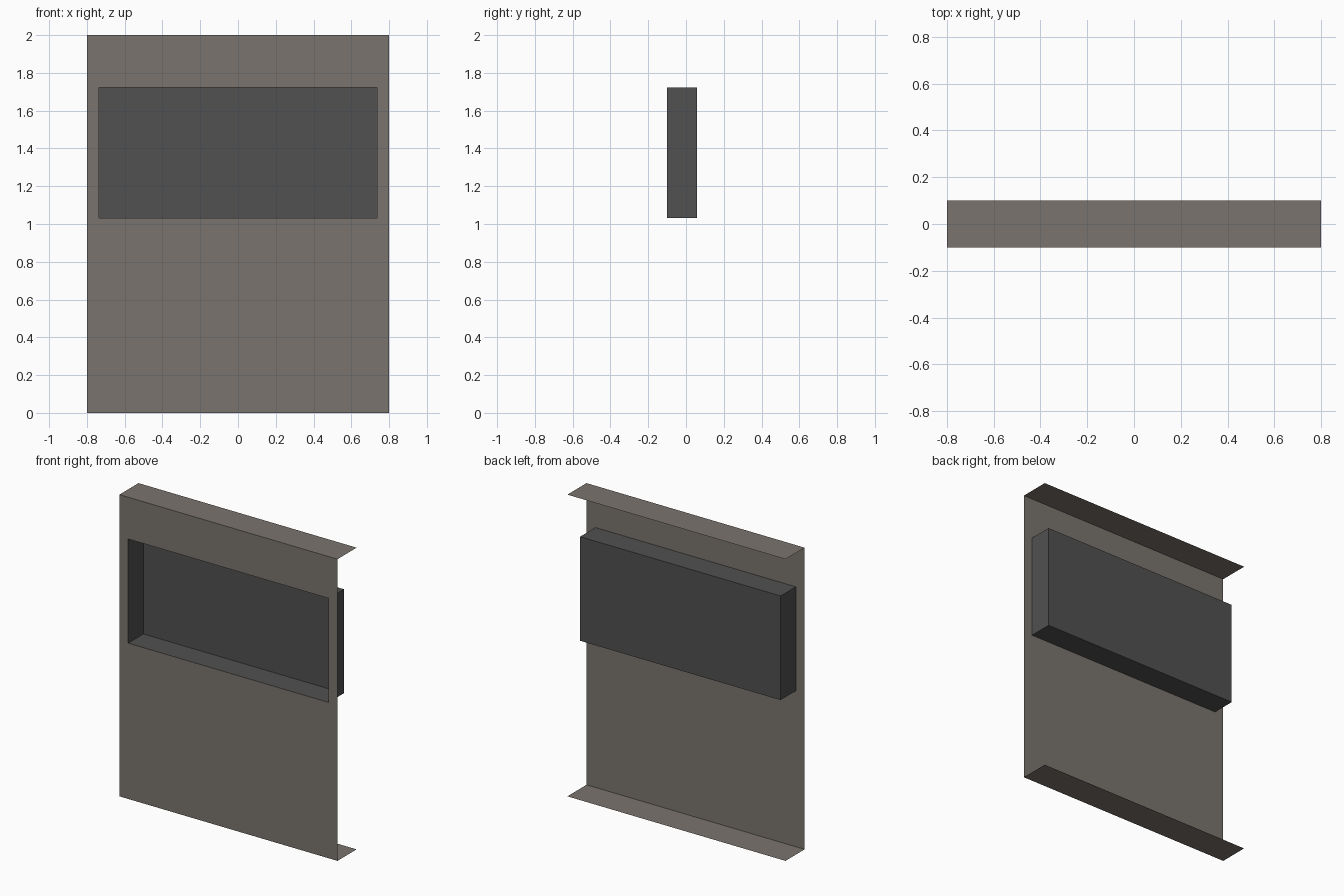
import bpy

if "Cube" in bpy.data.objects:
    bpy.data.objects.remove(bpy.data.objects["Cube"])

W, H, D = 0.8, 2.0, 0.1              # half width, height, half depth
HX, Z0, Z1, BACK = 0.735, 1.033, 1.723, 0.059   # recess opening and back


def material(name, rgb):
    m = bpy.data.materials.new(name)
    m.diffuse_color = (*rgb, 1)
    m.use_nodes = True
    m.node_tree.nodes["Principled BSDF"].inputs["Base Color"].default_value = m.diffuse_color
    return m


def rect(hx, z0, z1, y):
    """Corners of an upright rectangle, counter-clockwise from the front."""
    return [(-hx, y, z0), (hx, y, z0), (hx, y, z1), (-hx, y, z1)]


def sheet(name, verts, faces, mat):
    me = bpy.data.meshes.new(name)
    me.from_pydata(verts, [], faces)
    me.materials.append(mat)
    ob = bpy.data.objects.new(name, me)
    bpy.context.collection.objects.link(ob)
    return ob


def ring(a, b):
    """Four quads joining two rectangles of vertices."""
    return [(a + i, a + (i + 1) % 4, b + (i + 1) % 4, b + i) for i in range(4)]


warm_grey = material("warm grey", (0.195, 0.174, 0.153))
dark_grey = material("dark grey", (0.082, 0.082, 0.082))

# Front wall with opening, plus top and bottom flanges folded backwards
wall_verts = rect(W, 0, H, -D) + rect(HX, Z0, Z1, -D) + rect(W, 0, H, D)
flanges = [(1, 0, 8, 9), (3, 2, 10, 11)]
sheet("wall_panel", wall_verts, ring(0, 4) + flanges, warm_grey)

# Open-fronted recess box set into the opening
box_verts = rect(HX, Z0, Z1, -D) + rect(HX, Z0, Z1, BACK)
sheet("recess_box", box_verts, ring(0, 4) + [(4, 5, 6, 7)], dark_grey)
